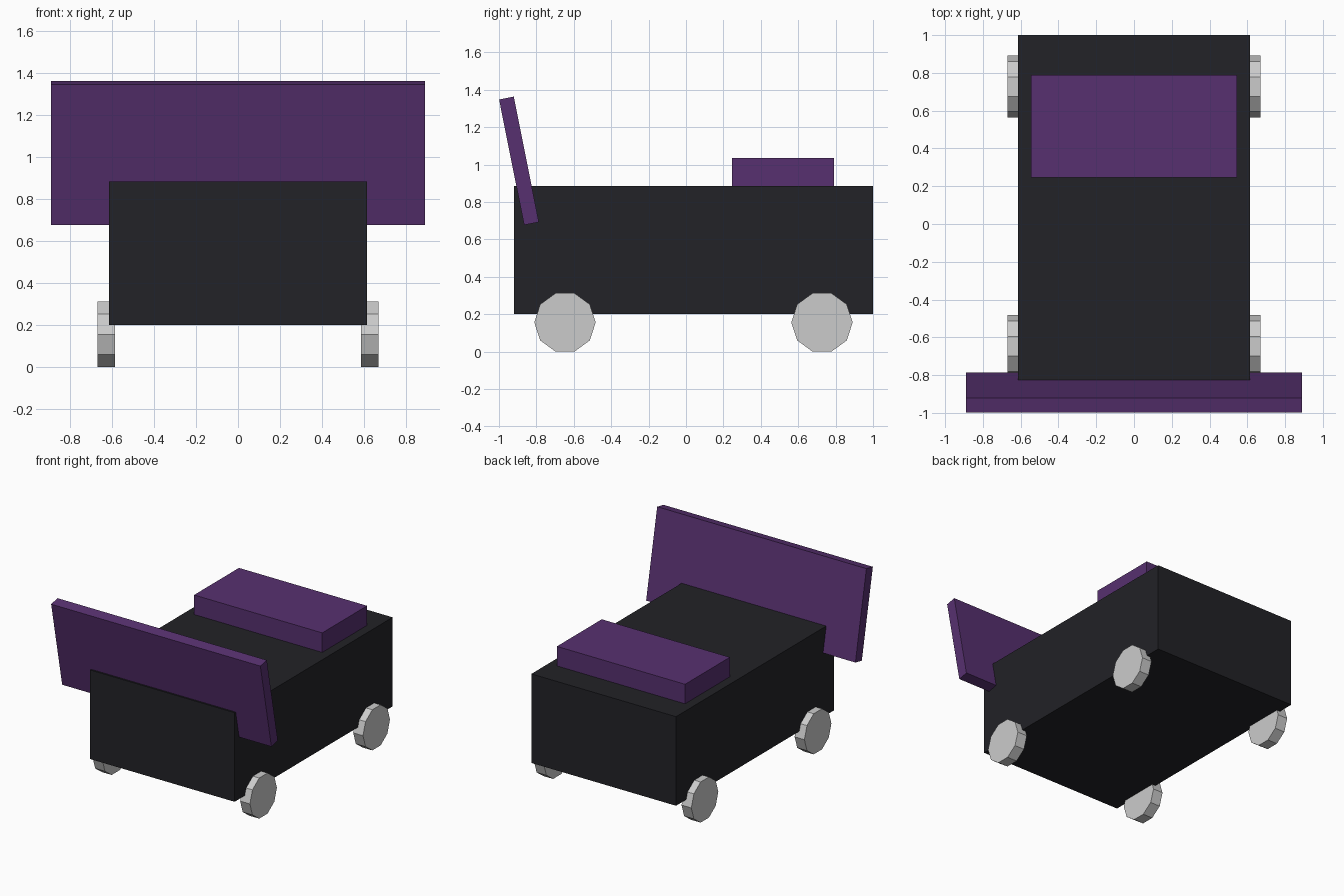
import bpy
from math import radians

if "Cube" in bpy.data.objects:
    bpy.data.objects.remove(bpy.data.objects["Cube"])


def material(name, color):
    m = bpy.data.materials.new(name)
    m.diffuse_color = (*color, 1)
    m.use_nodes = True
    m.node_tree.nodes["Principled BSDF"].inputs["Base Color"].default_value = m.diffuse_color
    return m


black = material("black_paint", (0.016, 0.016, 0.02))
purple = material("purple_paint", (0.095, 0.03, 0.16))


def box(name, center, size, mat, tilt=0):
    bpy.ops.mesh.primitive_cube_add(size=1, location=center, rotation=(radians(tilt), 0, 0))
    ob = bpy.context.object
    ob.name = name
    ob.scale = size
    ob.data.materials.append(mat)
    return ob


# Main body
box("body", (0, 0.04, 0.5425), (1.23, 1.92, 0.685), black)

# Raised block on the rear of the roof
box("roof_block", (0, 0.5175, 0.955), (1.09, 0.545, 0.16), purple)

# Wide leaning panel through the front of the body
box("front_panel", (0, -0.893, 1.02), (1.78, 0.08, 0.684), purple, tilt=11.3)

# Four ten-sided wheels, a vertex pointing along y so they rest on a flat
for end, y in (("front", -0.647), ("rear", 0.727)):
    for side, s in (("left", -1), ("right", 1)):
        bpy.ops.mesh.primitive_cylinder_add(
            vertices=10, radius=0.164, depth=0.083,
            location=(s * 0.6275, y, 0.156), rotation=(0, radians(90), 0))
        bpy.context.object.name = f"{end}_{side}_wheel"
